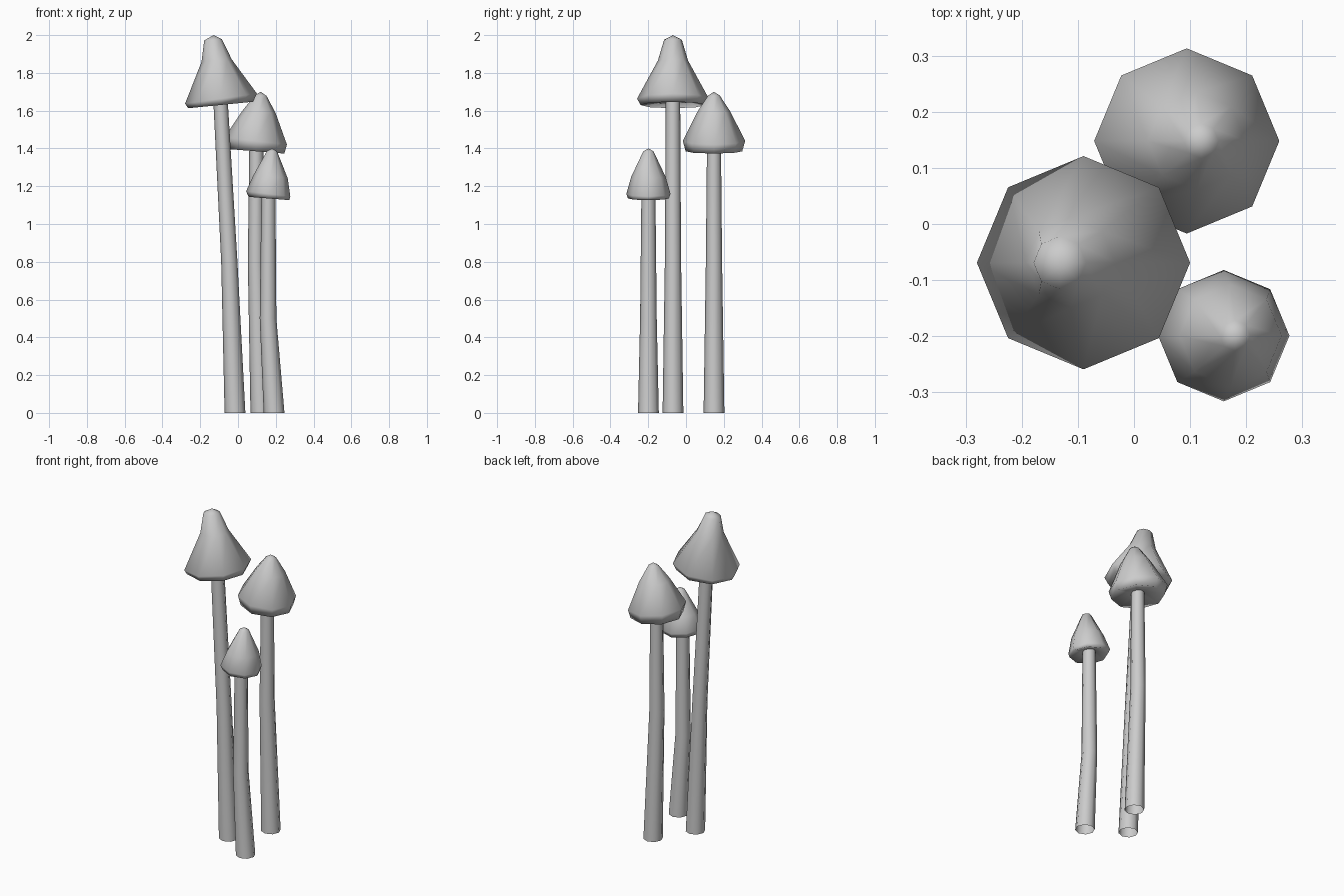
import bpy, bmesh, math

if "Cube" in bpy.data.objects:
    bpy.data.objects.remove(bpy.data.objects["Cube"])

SIDES = 8


def loft(name, rings, y, tip=None):
    """Skin octagonal rings (x, z, radius, slope in x), with an optional apex (x, z)."""
    bm = bmesh.new()
    loops = []
    for x, z, r, slope in rings:
        loop = []
        for i in range(SIDES):
            a = 2 * math.pi * i / SIDES
            dx = r * math.cos(a)
            loop.append(bm.verts.new((x + dx, y + r * math.sin(a), z + slope * dx)))
        loops.append(loop)
    for low, high in zip(loops, loops[1:]):
        for i in range(SIDES):
            j = (i + 1) % SIDES
            bm.faces.new((low[i], low[j], high[j], high[i]))
    if tip:
        apex = bm.verts.new((tip[0], y, tip[1]))
        for i in range(SIDES):
            bm.faces.new((loops[-1][i], loops[-1][(i + 1) % SIDES], apex))
    mesh = bpy.data.meshes.new(name)
    bm.to_mesh(mesh)
    bm.free()
    obj = bpy.data.objects.new(name, mesh)
    bpy.context.collection.objects.link(obj)
    for p in mesh.polygons:
        p.use_smooth = True
    return obj


# Each mushroom: y, stem rings, cap rings (gill centre, lip, rim, shoulder, crown), tip
mushrooms = {
    "tall": (-0.069,
             [(-0.016, 0, 0.055, 0), (-0.046, 0.80, 0.043, 0), (-0.094, 1.68, 0.038, 0)],
             [(-0.094, 1.665, 0.036, 0.14), (-0.092, 1.63, 0.172, 0.10),
              (-0.09, 1.664, 0.19, 0.14), (-0.113, 1.865, 0.08, 0.08),
              (-0.132, 1.975, 0.047, 0.08)],
             (-0.13, 2.0)),
    "middle": (0.148,
               [(0.121, 0, 0.055, 0), (0.095, 0.80, 0.043, 0), (0.097, 1.42, 0.037, 0)],
               [(0.097, 1.41, 0.036, -0.10), (0.095, 1.385, 0.15, -0.08),
                (0.094, 1.44, 0.165, -0.12), (0.112, 1.595, 0.087, -0.08),
                (0.12, 1.68, 0.031, -0.05)],
               (0.12, 1.70)),
    "short": (-0.199,
              [(0.191, 0, 0.055, 0), (0.159, 0.50, 0.044, 0), (0.161, 1.17, 0.037, 0)],
              [(0.161, 1.16, 0.036, -0.10), (0.164, 1.135, 0.108, -0.08),
               (0.16, 1.16, 0.117, -0.12), (0.172, 1.25, 0.091, -0.08),
               (0.18, 1.385, 0.027, -0.03)],
              (0.181, 1.40)),
}

for label, (y, stem, cap, tip) in mushrooms.items():
    loft(label + "_mushroom_stem", stem, y)
    loft(label + "_mushroom_cap", cap, y, tip)
